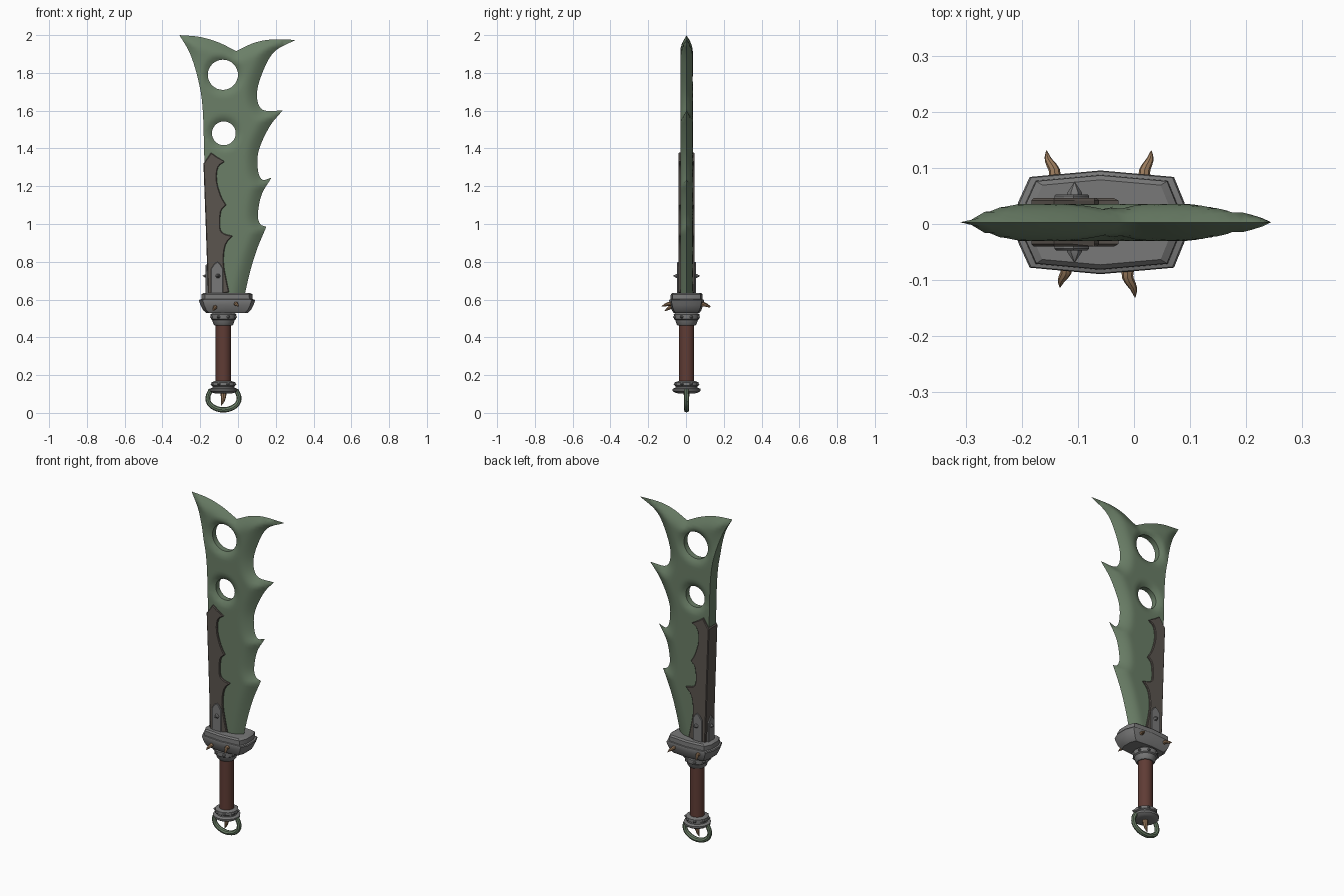
import bpy, bmesh, math
from mathutils import Vector, Matrix
from mathutils.geometry import delaunay_2d_cdt, intersect_point_line

if "Cube" in bpy.data.objects:
    bpy.data.objects.remove(bpy.data.objects["Cube"])

MID = 0.003      # y of the middle plane
AXIS = -0.077    # x of the handle axis


def material(name, r, g, b):
    m = bpy.data.materials.new(name)
    m.use_nodes = True
    m.diffuse_color = (r, g, b, 1)
    m.node_tree.nodes["Principled BSDF"].inputs["Base Color"].default_value = (r, g, b, 1)
    return m


green = material("dull green metal", .145, .21, .135)
steel = material("grey steel", .19, .19, .19)
hide = material("dark hide", .105, .09, .078)
leather = material("red brown leather", .115, .045, .035)
bone = material("tan bone", .33, .2, .11)


def finish(name, bm, mat, angle=35):
    bmesh.ops.recalc_face_normals(bm, faces=bm.faces)
    me = bpy.data.meshes.new(name)
    bm.to_mesh(me)
    bm.free()
    me.materials.append(mat)
    me.polygons.foreach_set("use_smooth", [True] * len(me.polygons))
    me.set_sharp_from_angle(angle=math.radians(angle))
    ob = bpy.data.objects.new(name, me)
    bpy.context.collection.objects.link(ob)
    return ob


def skin(name, rings, mat, angle=35):
    """Join a row of rings of points into a closed solid."""
    bm = bmesh.new()
    rows = [[bm.verts.new(p) for p in ring] for ring in rings]
    for a, b in zip(rows, rows[1:]):
        for i in range(len(a)):
            j = (i + 1) % len(a)
            bm.faces.new((a[i], a[j], b[j], b[i]))
    bm.faces.new(rows[0])
    bm.faces.new(rows[-1])
    return finish(name, bm, mat, angle)


def lathe(name, profile, mat, sides=16):
    turns = [2 * math.pi * i / sides for i in range(sides)]
    return skin(name, [[(AXIS + r * math.cos(a), MID + r * math.sin(a), z) for a in turns]
                       for z, r in profile], mat)


def spline(pts, n=6):
    """Smooth curve through the points, without the last one."""
    p = [Vector(q) for q in pts]
    p = [2 * p[0] - p[1]] + p + [2 * p[-1] - p[-2]]
    out = []
    for a, b, c, d in zip(p, p[1:], p[2:], p[3:]):
        for k in range(n):
            t = k / n
            out.append(b + ((c - a) * t + (2 * a - 5 * b + 4 * c - d) * t ** 2
                            + (3 * b - a - 3 * c + d) * t ** 3) / 2)
    return out


def tube(name, path, radii, mat, sides=8):
    path = [Vector(p) for p in path]
    rings, q, last = [], None, None
    for i, p in enumerate(path):
        t = (path[min(i + 1, len(path) - 1)] - path[max(i - 1, 0)]).normalized()
        q = t.to_track_quat('Z', 'Y') if q is None else last.rotation_difference(t) @ q
        last = t
        rings.append([p + q @ Vector((math.cos(a), math.sin(a), 0)) * radii[i]
                      for a in (2 * math.pi * k / sides for k in range(sides))])
    return skin(name, rings, mat)


def slab(name, outline, half, mat, bevel=0.0):
    bm = bmesh.new()
    f = bm.faces.new([bm.verts.new((x, MID - half, z)) for x, z in outline])
    new = bmesh.ops.extrude_face_region(bm, geom=[f])["geom"]
    bmesh.ops.translate(bm, vec=(0, 2 * half, 0),
                        verts=[v for v in new if isinstance(v, bmesh.types.BMVert)])
    if bevel:
        rim = [e for e in bm.edges if abs(e.verts[0].co.y - e.verts[1].co.y) < half]
        bmesh.ops.bevel(bm, geom=rim, offset=bevel, segments=1, affect='EDGES')
    return finish(name, bm, mat, 25)


# Blade outline: blunt spine, then the sharp top and scalloped cutting edge
spine = spline([(-.145, .6), (-.165, .97), (-.178, 1.34), (-.187, 1.61),
                (-.21, 1.76), (-.253, 1.9), (-.31, 2)])
sharp = []
for scallop in (
        [(-.31, 2), (-.2, 1.99), (-.1, 1.96), (-.01, 1.915)],
        [(-.01, 1.915), (.08, 1.957), (.17, 1.976), (.305, 1.975)],
        [(.305, 1.975), (.19, 1.91), (.125, 1.79), (.1, 1.68), (.13, 1.605), (.235, 1.6)],
        [(.235, 1.6), (.167, 1.515), (.11, 1.39), (.105, 1.29), (.128, 1.235), (.177, 1.245)],
        [(.177, 1.245), (.125, 1.155), (.105, 1.05), (.118, 1), (.15, .985)],
        [(.15, .985), (.1, .865), (.062, .74), (.03, .6)]):
    sharp += spline(scallop)
sharp.append(Vector((.03, .6)))
holes = [(Vector((-.08, 1.79)), .08), (Vector((-.075, 1.48)), .063)]


def distance(p, line):
    best = 9
    for a, b in zip(line, line[1:]):
        q, t = intersect_point_line(p, a, b)
        q = a if t < 0 else b if t > 1 else q.xy
        best = min(best, (p - q.xy).length)
    return best


def half_thickness(p):
    def ramp(rim, d, width):
        s = min(1, max(0, d) / width)
        return rim + (1 - rim) * math.sin(s * math.pi / 2)
    back = min(1, max(0, (2 - p.y) / .25))
    levels = [ramp(0, distance(p, sharp), .075), ramp(back, distance(p, spine + sharp[:1]), .06)]
    levels += [ramp(.5, (p - c).length - r, .04) for c, r in holes]
    return .033 * min(levels)


# Blade: triangulated outline with holes, thickened towards the middle
pts = spine + sharp
loops = [list(range(len(pts)))]
border = pts + pts[:1]
for c, r in holes:
    loops.append(list(range(len(pts), len(pts) + 32)))
    pts = pts + [c + r * Vector((math.cos(k * math.pi / 16), math.sin(k * math.pi / 16)))
                 for k in range(32)]
STEP = .018
for i in range(36):
    for j in range(80):
        p = Vector((-.32 + (i + j % 2 / 2) * STEP, .6 + j * STEP))
        if distance(p, border) > .009 and all((p - c).length > r + .008 for c, r in holes):
            pts.append(p)
flat = delaunay_2d_cdt(pts, [], loops, 1, 1e-5)
bm = bmesh.new()
verts = [bm.verts.new((p.x, 0, p.y)) for p in flat[0]]
for f in flat[2]:
    mid = sum((flat[0][i] for i in f), Vector((0, 0))) / len(f)
    if all((mid - c).length > r * .99 for c, r in holes):
        bm.faces.new([verts[i] for i in f])
bmesh.ops.delete(bm, geom=[v for v in bm.verts if not v.link_faces], context='VERTS')
new = bmesh.ops.extrude_face_region(bm, geom=bm.faces[:])["geom"]
far = {v for v in new if isinstance(v, bmesh.types.BMVert)}
for v in bm.verts:
    t = half_thickness(Vector((v.co.x, v.co.z)))
    v.co.y = MID + (t if v in far else -t)
bmesh.ops.remove_doubles(bm, verts=bm.verts, dist=.0008)
finish("blade", bm, green, 45)

# Hide cover wrapped round the spine, with a ragged front edge
ragged = [(-.158, .61), (-.17, .97), (-.183, 1.32), (-.165, 1.345), (-.143, 1.378),
          (-.11, 1.355), (-.07, 1.33)]
ragged += spline([(-.07, 1.33), (-.105, 1.3), (-.112, 1.23), (-.09, 1.15), (-.062, 1.1)], 3)
ragged += spline([(-.062, 1.1), (-.09, 1.065), (-.094, .98), (-.075, .95), (-.028, .937)], 3)
ragged += spline([(-.028, .937), (-.065, .89), (-.076, .8), (-.06, .7), (-.04, .61)], 3)
slab("spine_cover", ragged, .043, hide, .004)

# Steel straps with rivets on both faces and on the spine
slab("face_straps", [(-.142, .61), (-.08, .61), (-.08, .765), (-.095, .79), (-.108, .8),
                     (-.125, .79), (-.142, .765)], .05, steel, .003)
side = slab("spine_strap", [(-.028, .61), (.028, .61), (.028, .75), (0, .785), (-.028, .75)],
            .008, steel, .002)
side.matrix_world = Matrix.Translation((-.16, 0, 0)) @ Matrix.Rotation(math.pi / 2, 4, 'Z')


def rivet(name, base, direction, r=.013, length=.022):
    base, d = Vector(base), Vector(direction)
    tube(name, [base - d * .006, base + d * .004, base + d * length], [r, r, .001], steel, 6)


for s, label in ((-1, "front"), (1, "back")):
    rivet(label + "_strap_rivet", (-.106, MID + s * .049, .725), (0, s, 0))
rivet("spine_strap_rivet", (-.165, MID, .725), (-1, 0, 0))

# Guard: stretched ten-sided block with a stepped top
half = [(.143, .033), (.125, .077), (0, .088), (-.12, .077), (-.14, .033)]
plan = half + [(x, -y) for x, y in reversed(half)]
skin("guard", [[(-.06 + x * s, MID + y * s, z) for x, y in plan] for z, s in
               ((.53, .78), (.545, .9), (.57, .99), (.594, 1.05), (.6, 1.03),
                (.602, .96), (.628, .95), (.636, .86))], steel, 30)

# Collar, grip and pommel
lathe("collar", [(.462, .046), (.47, .053), (.492, .06), (.497, .067), (.522, .068),
                 (.528, .058), (.54, .055)], steel)
lathe("grip", [(.155, .041), (.47, .041)], leather, 14)
lathe("pommel", [(.103, .045), (.108, .062), (.116, .074), (.127, .075), (.133, .058),
                 (.141, .058), (.145, .064), (.162, .063), (.168, .045)], steel)
for k in range(8):
    a = (k + .5) * math.pi / 4
    d = Vector((math.cos(a), math.sin(a), 0))
    for label, z, r in (("collar", .508, .064), ("pommel", .152, .06)):
        rivet(label + "_rivet", Vector((AXIS, MID, z)) + d * r, d, .009, .014)

# Bone horns on the guard and a tooth under the pommel
for label, x, y, tip, z, drop in (
        ("front_right", -.122, -.07, -.132, .56, .02), ("front_left", -.01, -.075, .002, .578, .015),
        ("back_right", -.143, .075, -.156, .578, .015), ("back_left", .02, .075, .031, .575, .015)):
    reach = math.copysign(.043 if drop > .015 else .056, y)
    lean = tip - x
    path = [(x, y, z), (x - lean * .1, y + reach * .35, z - drop * .1),
            (x + lean * .75, y + reach * .7, z - drop * .6), (tip, y + reach, z - drop)]
    tube(label + "_horn", spline(path, 3) + [path[-1]],
         [.0115, .011, .0105, .01, .009, .008, .0065, .005, .003, .0005], bone)
tube("pommel_tooth", [(-.077, MID, .115), (-.077, MID, .085), (-.081, MID, .06), (-.09, MID, .037)],
     [.017, .014, .009, .001], bone)

# Crescent loop below the pommel, thickest at its shoulders
arc = [(-.067, .122), (-.082, .085), (-.075, .05), (-.043, .025), (0, .016)]
arc = arc + [(-x, z) for x, z in reversed(arc[:-1])]
arc = spline(arc, 3) + [Vector(arc[-1])]
tube("pommel_loop", [(AXIS + p.x, MID, p.y) for p in arc],
     [.0125 + .003 * math.sin(math.pi * i / (len(arc) - 1)) ** 2 * (i % 2 == 0 and .5 or .5)
      for i in range(len(arc))], green)
for s, label in ((-1, "right"), (1, "left")):
    tube(label + "_loop_barb", [(AXIS + s * .076, MID, .05), (AXIS + s * .096, MID, .066)],
         [.013, .001], green)
